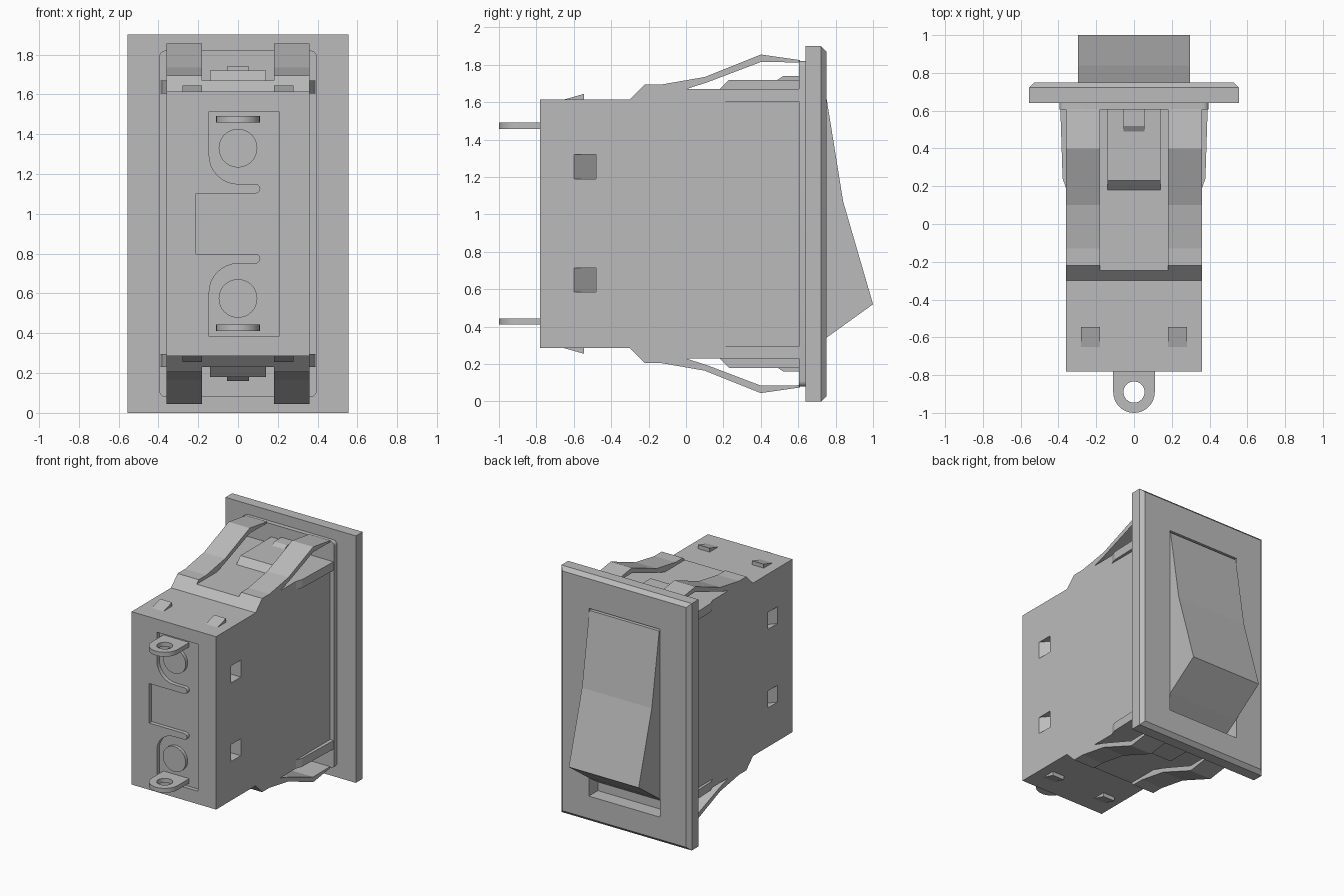
import bpy, bmesh, math
from mathutils import Vector

if "Cube" in bpy.data.objects:
    bpy.data.objects.remove(bpy.data.objects["Cube"])

H = 1.9  # overall height, parts are symmetric about H / 2
grey = bpy.data.materials.new("grey plastic")
grey.diffuse_color = (0.5, 0.5, 0.5, 1)
grey.use_nodes = True
grey.node_tree.nodes["Principled BSDF"].inputs["Base Color"].default_value = grey.diffuse_color


def prism(name, pts, lo, hi, axis):
    """Extrude a 2D outline along x (points y,z), y (points x,z) or z (points x,y)."""
    place = {"x": lambda p, t: (t, p[0], p[1]),
             "y": lambda p, t: (p[0], t, p[1]),
             "z": lambda p, t: (p[0], p[1], t)}[axis]
    bm = bmesh.new()
    face = bm.faces.new([bm.verts.new(place(p, lo)) for p in pts])
    new = bmesh.ops.extrude_face_region(bm, geom=[face])["geom"]
    shift = Vector(place((0, 0), hi - lo))
    bmesh.ops.translate(bm, vec=shift, verts=[g for g in new if isinstance(g, bmesh.types.BMVert)])
    bmesh.ops.recalc_face_normals(bm, faces=bm.faces)
    me = bpy.data.meshes.new(name)
    bm.to_mesh(me)
    bm.free()
    me.materials.append(grey)
    ob = bpy.data.objects.new(name, me)
    bpy.context.collection.objects.link(ob)
    return ob


def rect(a0, a1, b0, b1):
    return [(a0, b0), (a1, b0), (a1, b1), (a0, b1)]


def arc(cx, cy, r, a0, a1, n):
    return [(cx + r * math.cos(math.radians(a0 + (a1 - a0) * i / n)),
             cy + r * math.sin(math.radians(a0 + (a1 - a0) * i / n))) for i in range(n + 1)]


def circle(cx, cy, r, n=32):
    return arc(cx, cy, r, 0, 360, n)[:-1]


def flip(pts):
    return [(a, H - b) for a, b in pts]


def cut(target, cutters):
    for c in cutters:
        m = target.modifiers.new("cut", "BOOLEAN")
        m.operation, m.solver, m.object = "DIFFERENCE", "EXACT", c
        c.hide_render = True
        c.hide_viewport = True


def smooth(ob):
    bpy.ops.object.select_all(action="DESELECT")
    ob.select_set(True)
    bpy.context.view_layer.objects.active = ob
    bpy.ops.object.shade_smooth_by_angle(angle=math.radians(30))


# housing
upper = [(-0.78, 1.615), (-0.30, 1.615), (-0.245, 1.67), (0.62, 1.67)]
body = prism("housing", upper + flip(upper)[::-1], -0.36, 0.36, "x")

# recess in the terminal face: half outline mirrored about mid height
half = [(0.205, 1.515), (-0.145, 1.515)]
half += arc(0.0, 1.295, 0.145, 180, 270, 8)
half += arc(0.088, 1.126, 0.024, 90, -90, 6)
half += [(-0.21, 1.102)]
cutters = [prism("recess_cutter", half + flip(half)[::-1], -0.9, -0.75, "y")]

# wedge shaped side pockets
for s in (-1, 1):
    for z in (1.255, 0.65):
        pocket = [(s * 0.36, -0.60), (s * 0.40, -0.60), (s * 0.40, -0.48), (s * 0.26, -0.48)]
        cutters.append(prism("pocket_cutter", pocket, z - 0.065, z + 0.065, "z"))
cut(body, cutters)

# bezel with chamfered outer edge
bezel = prism("bezel", rect(-0.555, 0.555, 0, H), 0.64, 0.75, "y")
bm = bmesh.new()
bm.from_mesh(bezel.data)
edges = [e for e in bm.edges if all(v.co.y > 0.74 for v in e.verts)]
bmesh.ops.bevel(bm, geom=edges, offset=0.028, segments=1, affect="EDGES", profile=0.5)
bm.to_mesh(bezel.data)
bm.free()

# rounded flange behind the bezel
r, fx = 0.03, 0.365
flange_pts = (arc(fx, 1.79, r, 0, 90, 5) + arc(-fx, 1.79, r, 90, 180, 5)
              + arc(-fx, 0.11, r, 180, 270, 5) + arc(fx, 0.11, r, 270, 360, 5))
flange = prism("flange", flange_pts, 0.605, 0.64, "y")

# rocker opening and rocker
cut(bezel, [prism("opening_cutter", rect(-0.302, 0.302, 0.20, 1.645), 0.60, 0.80, "y")])
prism("rocker", [(0.63, 1.63), (0.75, 1.63), (0.84, 1.07), (1.0, 0.52),
                 (0.75, 0.34), (0.63, 0.26)], -0.297, 0.297, "x")

arm = [(-0.25, 1.665), (-0.22, 1.695), (-0.13, 1.695), (0.10, 1.735), (0.40, 1.855),
       (0.61, 1.825), (0.61, 1.813), (0.40, 1.815), (0.11, 1.705), (0.0, 1.67), (0.0, 1.66)]
pad = [(0.18, 1.66), (0.18, 1.67), (0.23, 1.72), (0.61, 1.72), (0.61, 1.66)]
tab = [(0.49, 1.71), (0.49, 1.72), (0.52, 1.74), (0.61, 1.74), (0.61, 1.71)]
nub = [(-0.65, 1.61), (-0.65, 1.615), (-0.545, 1.645), (-0.545, 1.61)]

# parts repeated at top and bottom
for side, f in (("top", lambda p: p), ("bottom", flip)):
    prism(side + "_latch_pad", f(pad), -0.14, 0.14, "x")
    prism(side + "_latch_tab", f(tab), -0.055, 0.055, "x")
    for s, lr in ((-1, "left"), (1, "right")):
        tag = side + "_" + lr
        prism(tag + "_spring_arm", f(arm), s * 0.18, s * 0.36, "x")
        prism(tag + "_wedge_nub", f(nub), s * 0.18, s * 0.28, "x")
        # tapered rib on the housing side
        rib = [(s * 0.35, 0.19), (s * 0.36, 0.19), (s * 0.378, 0.24), (s * 0.39, 0.61), (s * 0.35, 0.61)]
        z0, z1 = (1.605, 1.67) if side == "top" else (0.23, 0.295)
        prism(tag + "_rib", rib, z0, z1, "z")

# terminals with holes, and round bosses beside them
for side, z, bz in (("top", 1.475, 1.33), ("bottom", 0.428, 0.575)):
    lug = [(0.11, -0.74)] + arc(0, -0.89, 0.11, 0, -180, 16) + [(-0.11, -0.74)]
    t = prism(side + "_terminal", lug, z - 0.017, z + 0.017, "z")
    cut(t, [prism("hole_cutter", circle(0, -0.89, 0.056), z - 0.1, z + 0.1, "z")])
    smooth(t)
    smooth(prism(side + "_boss", circle(0, bz, 0.097), -0.775, -0.74, "y"))
smooth(flange)
